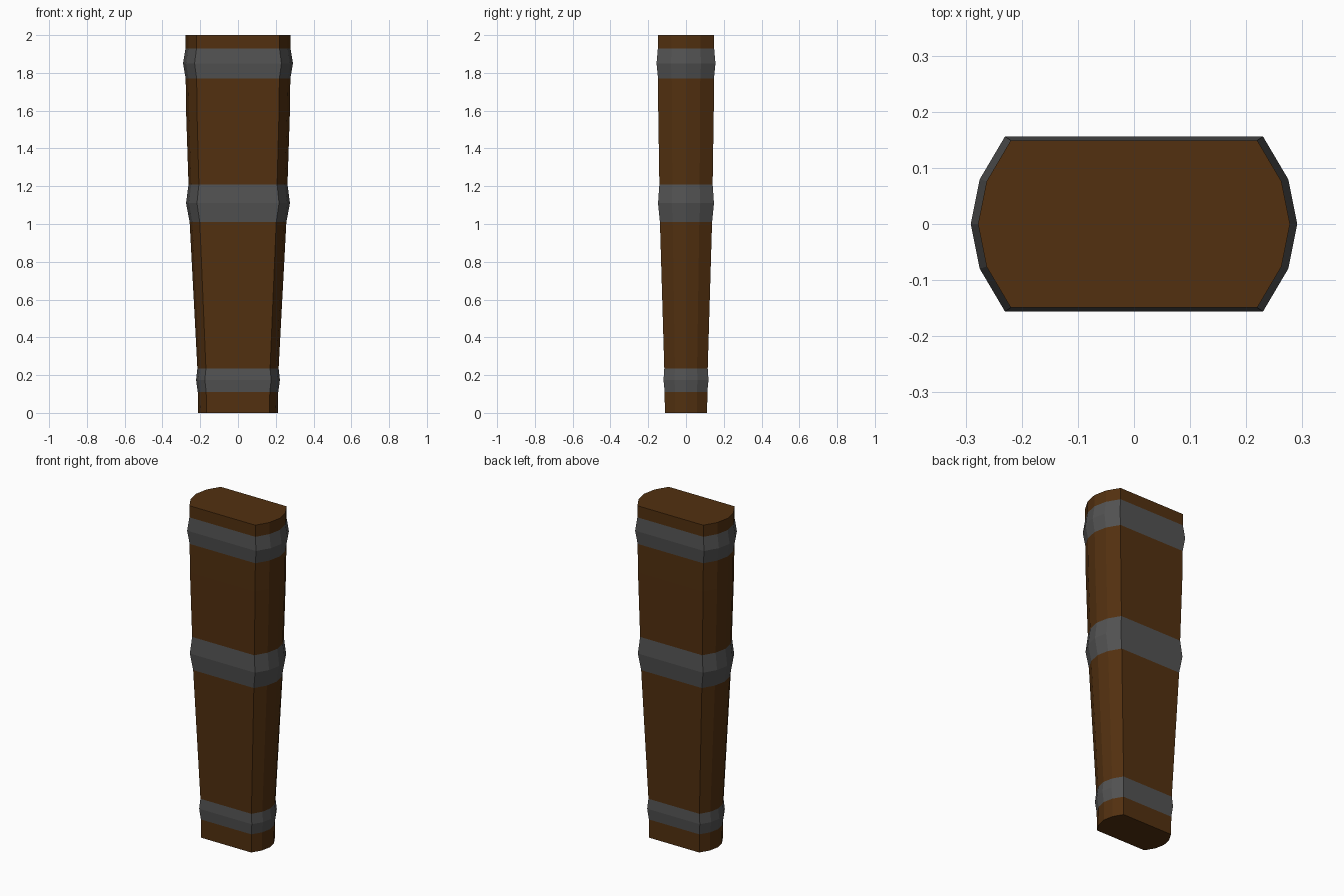
import bpy, bmesh

if "Cube" in bpy.data.objects:
    bpy.data.objects.remove(bpy.data.objects["Cube"])


def material(name, rgb):
    m = bpy.data.materials.new(name)
    m.diffuse_color = (*rgb, 1)
    m.use_nodes = True
    m.node_tree.nodes["Principled BSDF"].inputs["Base Color"].default_value = m.diffuse_color
    return m


wood = material("dark brown leather", (0.085, 0.03, 0.005))
metal = material("grey metal", (0.085, 0.085, 0.085))

# Quarter outline (fractions of half width and half depth), mirrored to a ten-sided ring
quarter = [(1.0, 0.0), (0.945, 0.51), (0.79, 1.0)]
half = quarter + [(-x, y) for x, y in reversed(quarter)]
outline = half + [(x, -y) for x, y in reversed(half[1:-1])]

# Rings up the sheath: height, half width, half depth; bands bulge at their middle
rings = [
    (0.00, 0.211, 0.112),
    (0.11, 0.213, 0.113), (0.175, 0.222, 0.119), (0.235, 0.215, 0.115),
    (1.01, 0.256, 0.138), (1.11, 0.275, 0.148), (1.21, 0.262, 0.141),
    (1.60, 0.275, 0.147),
    (1.77, 0.277, 0.148), (1.85, 0.291, 0.156), (1.93, 0.278, 0.149),
    (2.00, 0.278, 0.149),
]
bands = [(0.11, 0.235), (1.01, 1.21), (1.77, 1.93)]

# Loft the rings and cap both ends
bm = bmesh.new()
loops = [[bm.verts.new((x * w, y * d, z)) for x, y in outline] for z, w, d in rings]
n = len(outline)
for lower, upper in zip(loops, loops[1:]):
    for i in range(n):
        j = (i + 1) % n
        bm.faces.new((lower[i], lower[j], upper[j], upper[i]))
bm.faces.new(loops[-1])
bm.faces.new(loops[0][::-1])
bmesh.ops.recalc_face_normals(bm, faces=bm.faces)

# Metal on the faces that lie within a band's height range
for f in bm.faces:
    z = f.calc_center_median().z
    f.material_index = int(any(a < z < b for a, b in bands))

mesh = bpy.data.meshes.new("banded_sheath")
bm.to_mesh(mesh)
bm.free()
mesh.materials.append(wood)
mesh.materials.append(metal)
bpy.context.collection.objects.link(bpy.data.objects.new("banded_sheath", mesh))
